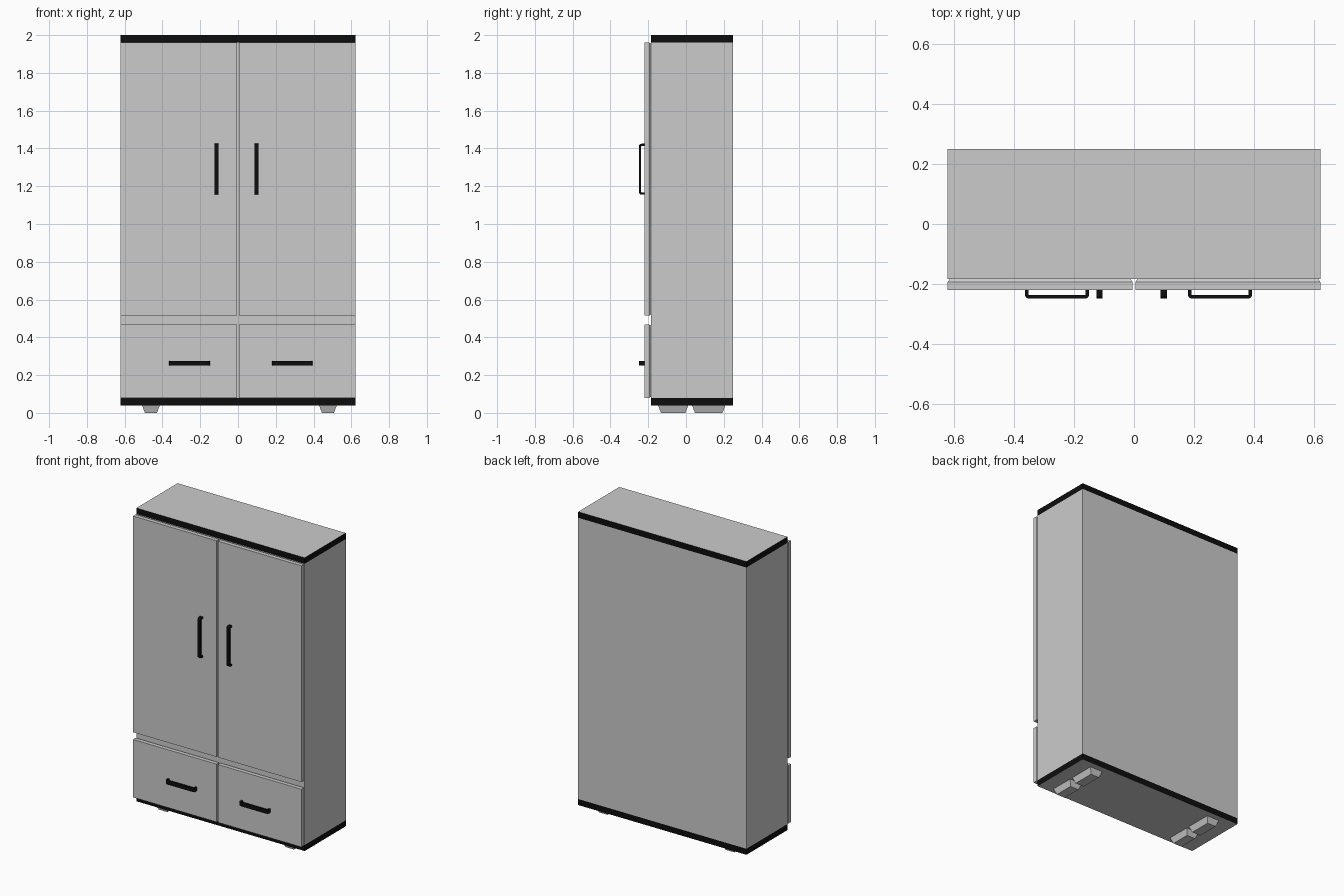
import bpy, bmesh, math
from mathutils import Vector

if "Cube" in bpy.data.objects:
    bpy.data.objects.remove(bpy.data.objects["Cube"])

black = bpy.data.materials.new("black_trim")
black.diffuse_color = (0.004, 0.004, 0.004, 1)
black.use_nodes = True
black.node_tree.nodes["Principled BSDF"].inputs["Base Color"].default_value = black.diffuse_color
grey = bpy.data.materials.new("grey_panel")
grey.diffuse_color = (0.5, 0.5, 0.47, 1)
grey.use_nodes = True
grey.node_tree.nodes["Principled BSDF"].inputs["Base Color"].default_value = grey.diffuse_color


def finish(name, bm, mats=()):
    bmesh.ops.recalc_face_normals(bm, faces=bm.faces[:])
    me = bpy.data.meshes.new(name)
    bm.to_mesh(me)
    bm.free()
    for m in mats:
        me.materials.append(m)
    ob = bpy.data.objects.new(name, me)
    bpy.context.collection.objects.link(ob)
    return ob


def loft(bm, loops):
    """Skin a stack of closed loops and cap both ends."""
    rings = [[bm.verts.new(p) for p in loop] for loop in loops]
    n = len(rings[0])
    sides = []
    for a, b in zip(rings, rings[1:]):
        sides.append([bm.faces.new((a[i], a[(i + 1) % n], b[(i + 1) % n], b[i])) for i in range(n)])
    bm.faces.new(rings[0][::-1])
    bm.faces.new(rings[-1])
    return sides


def rect(a0, a1, b0, b1, inset=0.0):
    a0, a1, b0, b1 = a0 + inset, a1 - inset, b0 + inset, b1 - inset
    return [(a0, b0), (a1, b0), (a1, b1), (a0, b1)]


# Cabinet carcass: one box with black edge bands at top and bottom
bm = bmesh.new()
sides = loft(bm, [[(x, y, z) for x, y in rect(-0.622, 0.622, -0.184, 0.25)]
                  for z in (0.04, 0.08, 1.96, 2.0)])
for f in sides[0] + sides[2]:
    f.material_index = 1
finish("cabinet_body", bm, (None, black))


# Doors and drawer fronts: slabs with a chamfered back edge
def panel(name, x0, x1, z0, z1):
    bm = bmesh.new()
    loft(bm, [[(x, y, z) for x, z in rect(x0, x1, z0, z1, inset)]
              for y, inset in ((-0.22, 0), (-0.193, 0), (-0.184, 0.007))])
    finish(name, bm)


for side, x0, x1 in (("left", -0.622, -0.005), ("right", 0.005, 0.622)):
    panel(side + "_door", x0, x1, 0.515, 1.96)
    panel(side + "_drawer_front", x0, x1, 0.08, 0.467)


# Bow handles: rounded U profile extruded across its width
def handle(name, centre, length, width, vertical):
    h, t, r = length / 2, 0.012, 0.014
    y0, y1 = -0.219, -0.249

    def half(end, face, rad):
        arc = [(end - rad + rad * math.cos(a), face + rad - rad * math.sin(a))
               for a in (math.pi / 2 * i / 4 for i in range(5))]
        return [(end, y0)] + arc

    outer = half(h, y1, r)
    inner = half(h - t, y1 + t, r - t)
    outer += [(-s, y) for s, y in reversed(outer)]
    inner += [(-s, y) for s, y in reversed(inner)]

    def place(s, y, w):
        d = (w, s) if vertical else (s, w)
        return (centre[0] + d[0], y, centre[1] + d[1])

    bm = bmesh.new()
    rows = [[bm.verts.new(place(s, y, w)) for s, y in pts]
            for pts, w in ((outer, -width / 2), (outer, width / 2),
                           (inner, width / 2), (inner, -width / 2))]
    for k in range(4):
        a, b = rows[k], rows[(k + 1) % 4]
        for i in range(len(a) - 1):
            bm.faces.new((a[i], a[i + 1], b[i + 1], b[i]))
    bm.faces.new([r[0] for r in rows])
    bm.faces.new([r[-1] for r in rows][::-1])
    finish(name, bm, (black,))


handle("left_door_handle", (-0.115, 1.29), 0.27, 0.021, True)
handle("right_door_handle", (0.099, 1.29), 0.27, 0.021, True)
handle("left_drawer_handle", (-0.257, 0.263), 0.215, 0.026, False)
handle("right_drawer_handle", (0.287, 0.263), 0.215, 0.026, False)

# Feet: four tapered blocks
for side, cx in (("left", -0.461), ("right", 0.476)):
    for end, y0, y1 in (("front", -0.148, 0.012), ("back", 0.032, 0.208)):
        bm = bmesh.new()
        loft(bm, [[(x, y, z) for x, y in rect(cx - 0.047 + i, cx + 0.047 - i, y0 + i, y1 - i)]
                  for z, i in ((0, 0.015), (0.04, 0))])
        finish(f"{end}_{side}_foot", bm)
